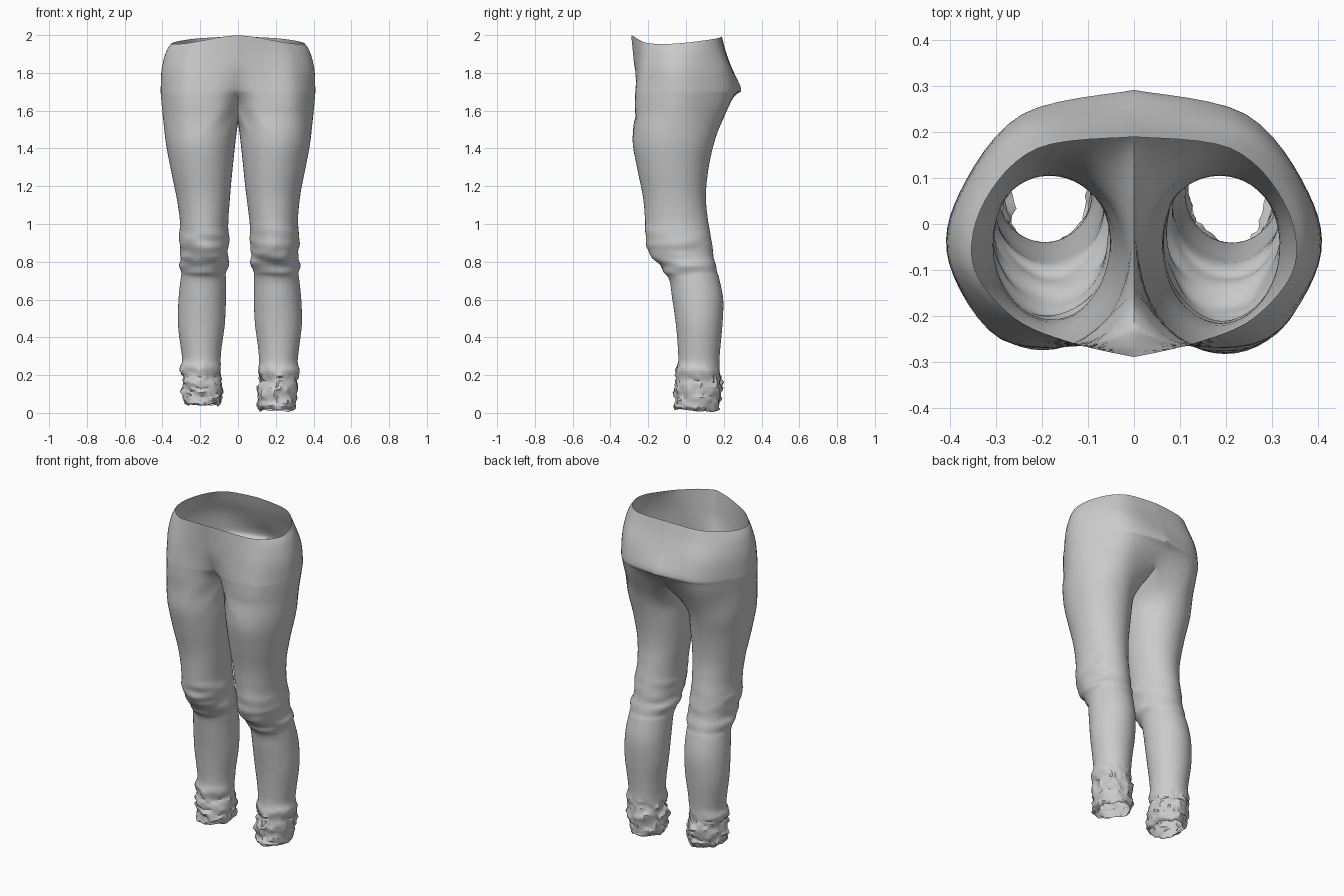
import bpy, bmesh, math
from mathutils import Vector, noise

if "Cube" in bpy.data.objects:
    bpy.data.objects.remove(bpy.data.objects["Cube"])

M, K = 36, 12          # outer steps (front seam to back seam), inner steps along crotch
SUB = 4


def spline(pts, n):
    """Catmull-Rom through pts, n steps per span."""
    out = []
    for i in range(len(pts) - 1):
        a, b = pts[max(i - 1, 0)], pts[i]
        c, d = pts[i + 1], pts[min(i + 2, len(pts) - 1)]
        for k in range(n):
            t = k / n
            out.append(0.5 * (2 * b + (c - a) * t + (2 * a - 5 * b + 4 * c - d) * t * t
                              + (3 * b - a - 3 * c + d) * t ** 3))
    return out + [pts[-1]]


# Hip half sections: z, then (x, y) from front centre round the side to back centre
HIPS = [
    (1.973, [(0, -.29), (.13, -.26), (.26, -.205), (.35, -.09), (.325, .05), (.21, .165), (0, .19)]),
    (1.91, [(0, -.281), (.13, -.262), (.275, -.212), (.375, -.09), (.355, .055), (.225, .187), (0, .212)]),
    (1.82, [(0, -.27), (.13, -.264), (.29, -.228), (.398, -.09), (.375, .065), (.24, .22), (0, .245)]),
    (1.715, [(0, -.238), (.12, -.266), (.295, -.243), (.403, -.085), (.38, .068), (.245, .238), (0, .292)]),
    (1.68, [(0, -.212), (.11, -.264), (.295, -.247), (.402, -.085), (.378, .068), (.24, .233), (0, .26)]),
    (1.60, [(0, -.15), (.10, -.255), (.29, -.25), (.397, -.085), (.365, .07), (.23, .21), (0, .195)]),
]
# Leg rings: z, outer x, inner x, front y, back y
LEGS = [
    (1.45, .385, .012, -.275, .155), (1.3, .358, .028, -.252, .12), (1.15, .328, .043, -.222, .105),
    (1.03, .313, .055, -.211, .115), (.97, .314, .058, -.21, .125), (.92, .32, .054, -.202, .132),
    (.87, .314, .058, -.194, .142), (.82, .313, .06, -.168, .148), (.785, .32, .058, -.135, .158),
    (.745, .312, .072, -.116, .165), (.71, .314, .074, -.088, .176), (.6, .325, .074, -.07, .197),
    (.47, .328, .08, -.052, .193), (.35, .314, .096, -.042, .182), (.27, .306, .102, -.04, .176),
    (.22, .318, .1, -.052, .176), (.17, .304, .108, -.045, .18), (.12, .308, .094, -.058, .186),
    (.07, .30, .096, -.052, .178), (.03, .296, .098, -.06, .174), (.012, .28, .112, -.045, .16),
]


def columns():
    """Vertical strands of points: M+1 outer ones from the waist, K-1 inner ones from the crotch."""
    outer = [[] for _ in range(M + 1)]
    inner = [[] for _ in range(K - 1)]
    for level, (z, pts) in enumerate(HIPS):
        for i, p in enumerate(spline([Vector((x, y, 0)) for x, y in pts], M // 6)):
            t = i / M
            rim = .019 * math.cos(2 * math.pi * t) + .007 * math.cos(9 * t) * (1 - t) if level == 0 else 0
            outer[i].append(Vector((max(p.x, 0), p.y, z + rim)))
    front, back = outer[0][-1], outer[M][-1]
    for j in range(1, K):                       # crotch seam
        t = j / K
        p = back.lerp(front, t)
        p.z -= .065 * math.sin(math.pi * t) ** .7
        inner[j - 1].append(p)
    for z, xo, xi, yf, yb in LEGS:
        for i in range(M + K):
            a = math.radians(-135 + 270 * i / M if i <= M else 135 + 90 * (i - M) / K)
            p = Vector(((xo + xi) / 2 + (xo - xi) / 2 * math.cos(a),
                        (yf + yb) / 2 + (yb - yf) / 2 * math.sin(a), z))
            (outer[i] if i <= M else inner[i - M - 1]).append(p)
    return [spline(c, SUB) for c in outer + inner]


def crumple(p, side):
    """Knee and hem folds, plus the small difference between the legs."""
    q = p.copy()
    off = Vector((side * 7, 0, 0))
    axis = Vector((p.x - .19, p.y - .02, 0)).normalized()
    hem = max(0, min(1, (.27 - p.z) / .1))
    knee = math.exp(-((p.z - .84) / .12) ** 2) * (.65 - .35 * axis.y)
    if hem > 0:
        q += noise.noise_vector(p * 15 + off) * .014 * hem
        q += axis * (abs(noise.noise(p * 30 + off)) - .2) * .025 * hem
    if p.z < 1.2:
        q += axis * noise.noise(Vector((p.x * 9, p.y * 9, p.z * 24)) + off) * .013 * knee
    q.x = max(q.x, 0)
    q.x = q.x * side + .01 * max(0, min(1, (1.2 - p.z) / .4))
    if side > 0 and p.z < 1.55 and p.y < 0:     # right thigh sits slightly further forward
        q.y *= 1.03
    low = max(0, 1 - p.z / .4)
    q.z = max(q.z, .004) + (.032 * low if side < 0 else 0)
    return q


bm = bmesh.new()
cols = columns()
start = (len(HIPS) - 1) * SUB                   # first row where the leg is a closed tube
rows = start + len(LEGS) * SUB + 1
for side in (-1, 1):
    grid = {}
    for c, col in enumerate(cols):
        first = 0 if c <= M else start
        for k, p in enumerate(col):
            grid[c, first + k] = bm.verts.new(crumple(p, side))
    for r in range(rows - 1):
        for c in range(M if r < start else M + K):
            d = (c + 1) % (M + K)
            f = [grid[c, r], grid[c, r + 1], grid[d, r + 1], grid[d, r]]
            bm.faces.new(f if side > 0 else f[::-1])
# Join the two halves along the seam
seam = [v for v in bm.verts if abs(v.co.x) < 1e-5 and v.co.z > 1.5]
bmesh.ops.remove_doubles(bm, verts=seam, dist=.0005)
bmesh.ops.recalc_face_normals(bm, faces=bm.faces)

mesh = bpy.data.meshes.new("trousers")
bm.to_mesh(mesh)
bm.free()
trousers = bpy.data.objects.new("trousers", mesh)
bpy.context.collection.objects.link(trousers)
bpy.context.view_layer.objects.active = trousers
trousers.select_set(True)
bpy.ops.object.shade_smooth_by_angle(angle=math.radians(40))
